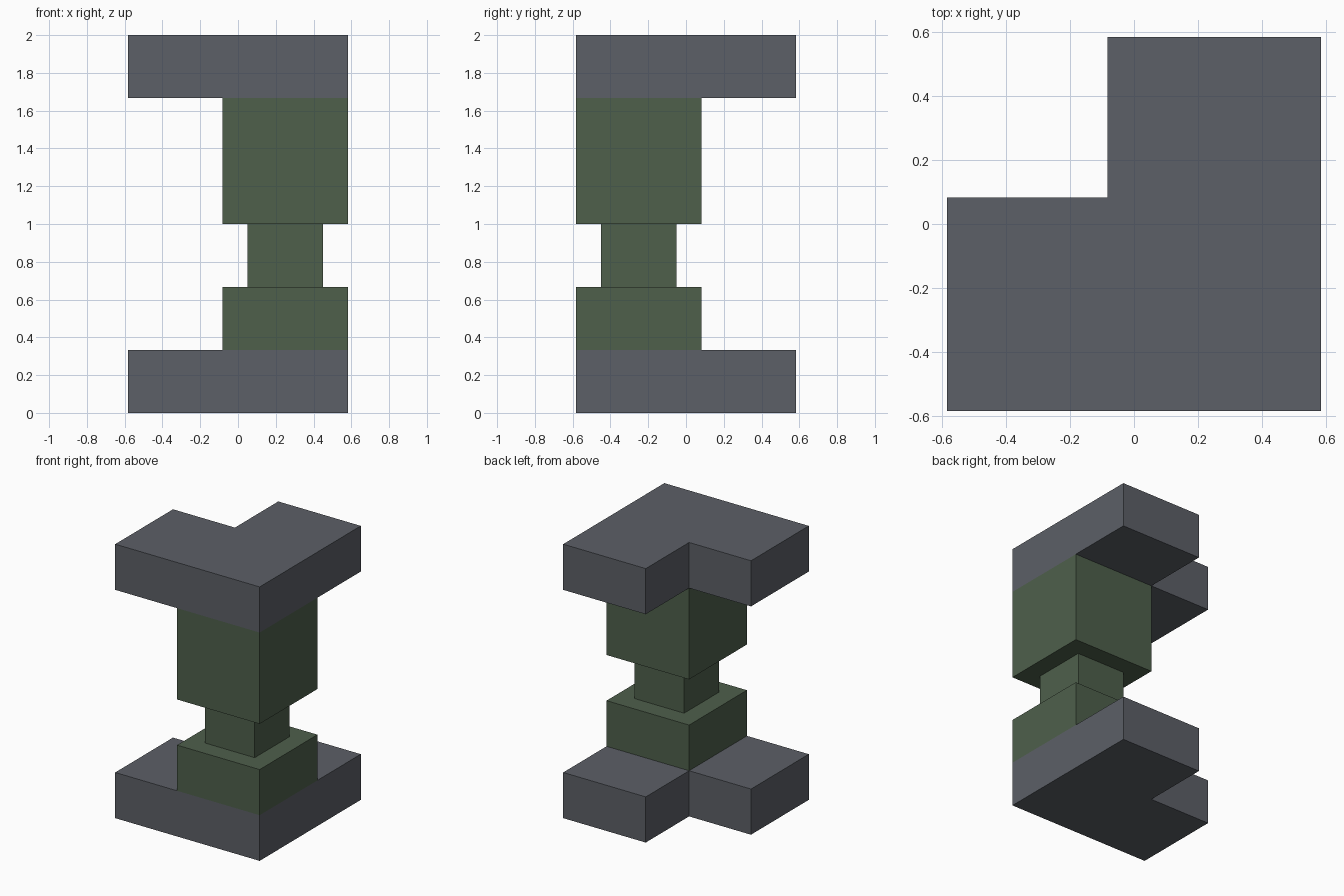
import bpy
import bmesh

if "Cube" in bpy.data.objects:
    bpy.data.objects.remove(bpy.data.objects["Cube"])


def material(name, rgb):
    m = bpy.data.materials.new(name)
    m.diffuse_color = (*rgb, 1.0)
    m.use_nodes = True
    m.node_tree.nodes["Principled BSDF"].inputs["Base Color"].default_value = m.diffuse_color
    return m


stone = material("slate grey", (0.107, 0.116, 0.135))
moss = material("moss green", (0.077, 0.116, 0.071))


def prism(name, outline, z0, z1, mat):
    """Extrude a flat outline from z0 up to z1."""
    bm = bmesh.new()
    base = bm.faces.new([bm.verts.new((x, y, z0)) for x, y in outline])
    new = bmesh.ops.extrude_face_region(bm, geom=[base], use_keep_orig=True)["geom"]
    for v in new:
        if isinstance(v, bmesh.types.BMVert):
            v.co.z = z1
    bmesh.ops.recalc_face_normals(bm, faces=bm.faces)
    mesh = bpy.data.meshes.new(name)
    bm.to_mesh(mesh)
    bm.free()
    mesh.materials.append(mat)
    obj = bpy.data.objects.new(name, mesh)
    bpy.context.collection.objects.link(obj)


def square(half, cx=0.25, cy=-0.25):
    return [(cx + sx * half, cy + sy * half)
            for sx, sy in ((-1, -1), (1, -1), (1, 1), (-1, 1))]


R = 7 / 12   # outer reach of the slabs
N = 1 / 12   # notch corner offset
U = 1 / 3    # height of one layer
corner = [(-R, -R), (R, -R), (R, R), (-N, R), (-N, N), (-R, N)]

# L-shaped slabs at the bottom and top
prism("base_slab", corner, 0, U, stone)
prism("top_slab", corner, 5 * U, 6 * U, stone)

# Column between the slabs: plinth, narrow neck, upper block
prism("plinth", square(1 / 3), U, 2 * U, moss)
prism("neck", square(0.2), 2 * U, 3 * U, moss)
prism("upper_block", square(1 / 3), 3 * U, 5 * U, moss)
